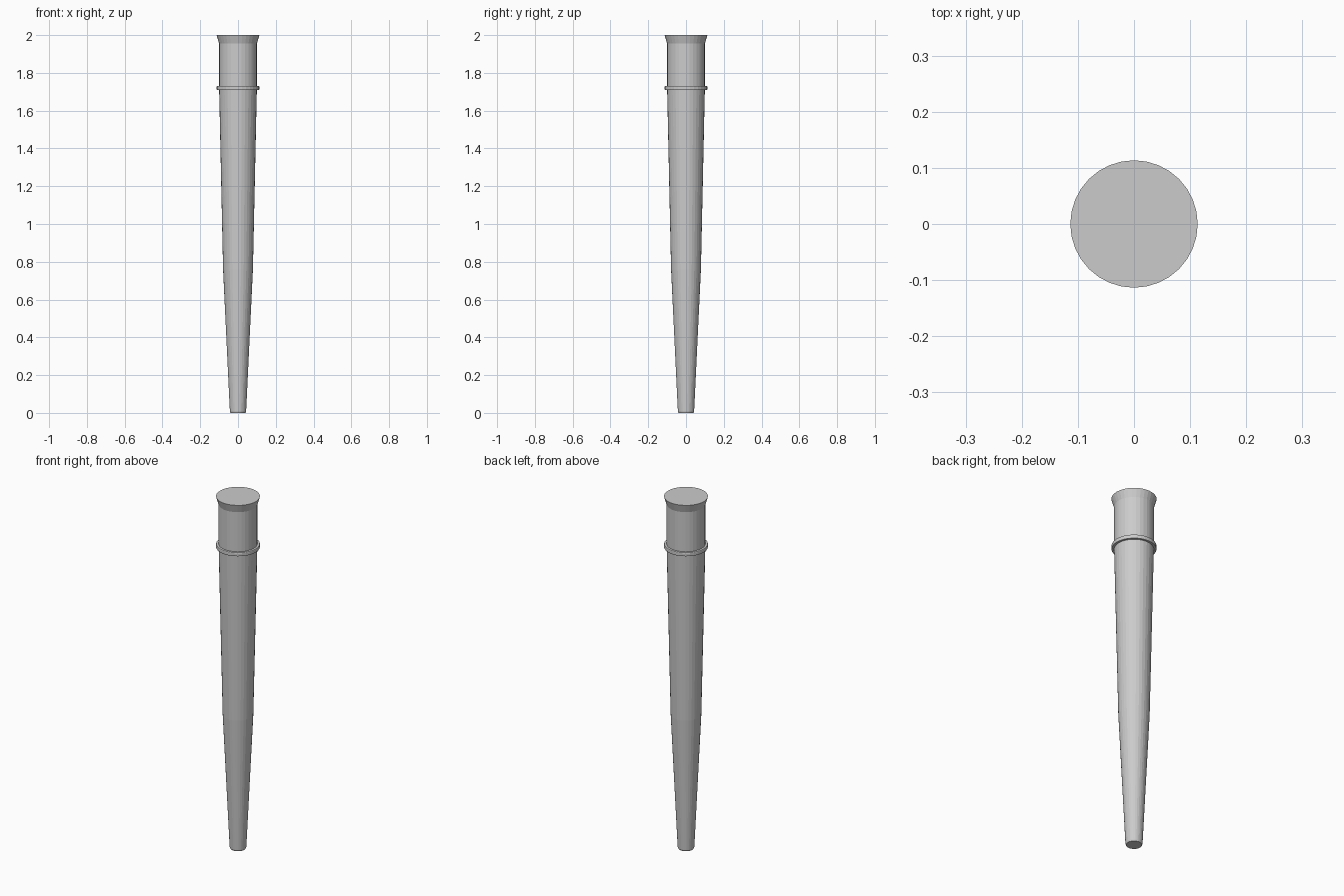
import bpy, bmesh, math

if "Cube" in bpy.data.objects:
    bpy.data.objects.remove(bpy.data.objects["Cube"])

SIDES = 32


def lathe(name, profile, closed=False):
    """Revolve (radius, z) points around z; cap the ends or close the loop."""
    bm = bmesh.new()
    rings = []
    for r, z in profile:
        rings.append([bm.verts.new((r * math.cos(2 * math.pi * i / SIDES),
                                    r * math.sin(2 * math.pi * i / SIDES), z))
                      for i in range(SIDES)])
    pairs = list(zip(rings, rings[1:]))
    if closed:
        pairs.append((rings[-1], rings[0]))
    else:
        bm.faces.new(rings[0])
        bm.faces.new(rings[-1])
    for a, b in pairs:
        for i in range(SIDES):
            j = (i + 1) % SIDES
            bm.faces.new((a[i], a[j], b[j], b[i]))
    bmesh.ops.recalc_face_normals(bm, faces=bm.faces)
    mesh = bpy.data.meshes.new(name)
    bm.to_mesh(mesh)
    bm.free()
    obj = bpy.data.objects.new(name, mesh)
    bpy.context.collection.objects.link(obj)
    return obj


# Tapered shaft with flared top lip
lathe("tapered_leg", [(0.040, 0.0), (0.043, 0.008), (0.079, 0.76),
                      (0.100, 1.72), (0.100, 1.955), (0.1135, 2.0)])

# Thin collar ring around the upper shaft
lathe("collar_ring", [(0.098, 1.710), (0.112, 1.710), (0.1135, 1.713),
                      (0.1135, 1.727), (0.112, 1.730), (0.098, 1.730)], closed=True)
